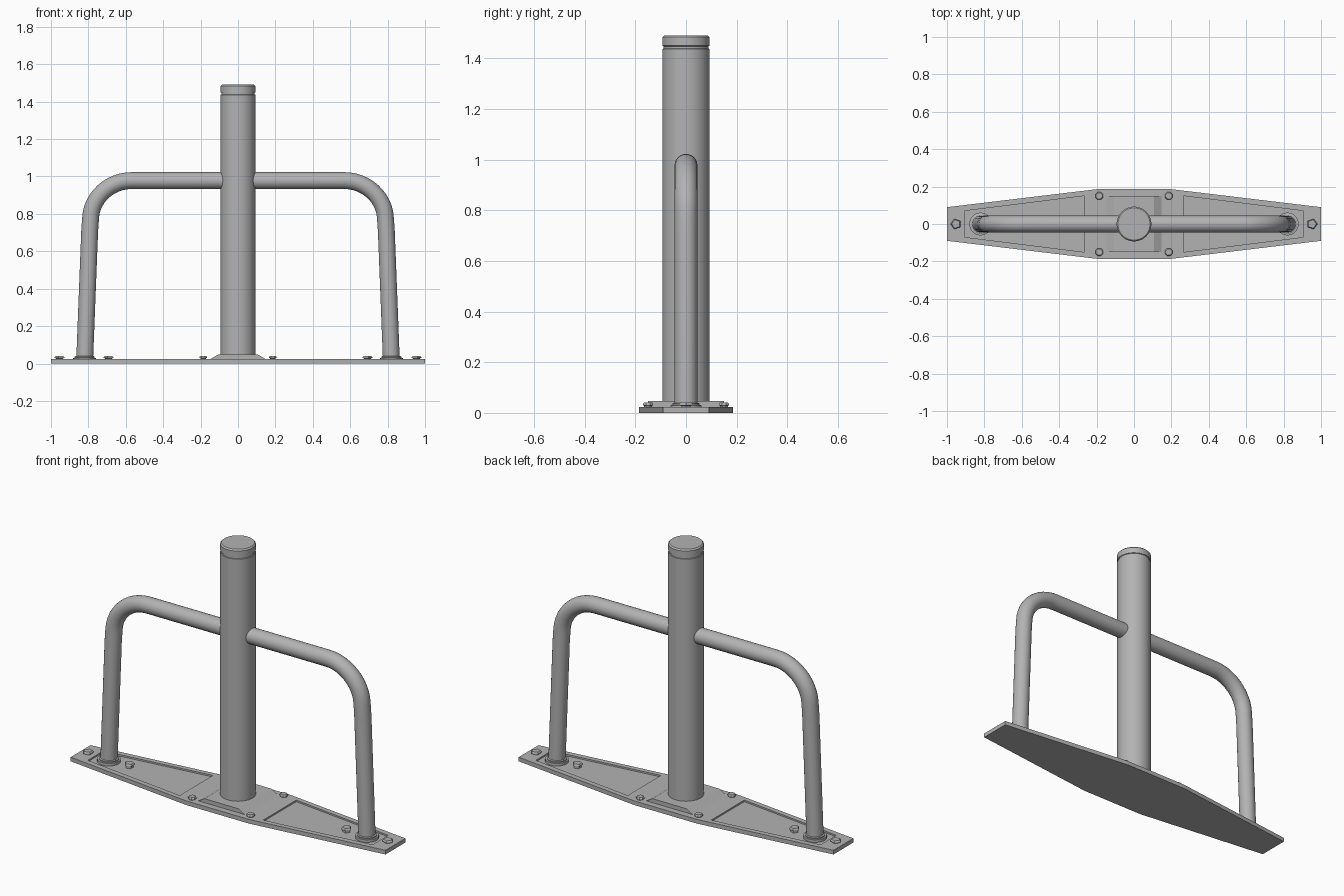
import bpy, bmesh, math
from mathutils import Vector

if "Cube" in bpy.data.objects:
    bpy.data.objects.remove(bpy.data.objects["Cube"])

steel = bpy.data.materials.new("dark_steel")
steel.diffuse_color = (.45, .45, .45, 1)
steel.use_nodes = True
steel.node_tree.nodes["Principled BSDF"].inputs["Base Color"].default_value = steel.diffuse_color


def finish(name, bm, smooth=True):
    bmesh.ops.recalc_face_normals(bm, faces=bm.faces[:])
    me = bpy.data.meshes.new(name)
    bm.to_mesh(me)
    bm.free()
    me.materials.append(steel)
    ob = bpy.data.objects.new(name, me)
    bpy.context.collection.objects.link(ob)
    bpy.ops.object.select_all(action='DESELECT')
    ob.select_set(True)
    bpy.context.view_layer.objects.active = ob
    if smooth:
        bpy.ops.object.shade_smooth_by_angle(angle=math.radians(35))
    return ob


def bridge(bm, rings):
    """Skin a list of closed loops and cap both ends."""
    vs = [[bm.verts.new(p) for p in r] for r in rings]
    n = len(vs[0])
    for a, b in zip(vs, vs[1:]):
        for i in range(n):
            j = (i + 1) % n
            bm.faces.new((a[i], a[j], b[j], b[i]))
    bm.faces.new(vs[0][::-1])
    bm.faces.new(vs[-1])


def loft(name, rings, smooth=True):
    bm = bmesh.new()
    bridge(bm, rings)
    return finish(name, bm, smooth)


def turned(name, x, y, profile, sides, smooth=True, turn=0):
    """Stack of rings from (radius, z) pairs."""
    return loft(name, [[(x + r * math.cos(turn + math.tau * i / sides),
                         y + r * math.sin(turn + math.tau * i / sides), z)
                        for i in range(sides)] for r, z in profile], smooth)


def prism(name, outline, z0, z1):
    return loft(name, [[(x, y, z) for x, y in outline] for z in (z0, z1)], False)


# Base plate with two tapered recesses
half = [(-1, -.09), (-.2, -.186), (.2, -.186), (1, -.09)]
plate = prism("base_plate", half + [(x, -y) for x, y in half[::-1]], 0, .024)
for s in (-1, 1):
    cutter = prism("recess_cutter", [(s * .265, -.15), (s * .905, -.07),
                                     (s * .905, .07), (s * .265, .15)], .015, .06)
    cutter.hide_render = True
    mod = plate.modifiers.new("recess", 'BOOLEAN')
    mod.operation, mod.solver, mod.object = 'DIFFERENCE', 'EXACT', cutter
    bpy.context.view_layer.objects.active = plate
    bpy.ops.object.modifier_apply(modifier=mod.name)
    bpy.data.objects.remove(cutter)

# Raised centre foot with sloping ends
section = [(-.147, .02), (.147, .02), (.147, .024), (.108, .047), (-.108, .047), (-.147, .024)]
loft("centre_foot", [[(x, y, z) for x, z in section] for y in (-.15, .15)], False)

# Centre post with narrow groove and chamfered cap
turned("centre_post", 0, 0, [(.093, .03), (.093, 1.437), (.089, 1.439), (.089, 1.448),
                             (.093, 1.45), (.093, 1.484), (.086, 1.491)], 40)

# Bent handle tube running through the post
start, corner, end = Vector((.788, 0, .78)), Vector((.778, 0, .978)), Vector((.57, 0, .978))
path = [Vector((.82, 0, .015)), Vector((.793, 0, .71))]
k = .55
c1, c2 = start.lerp(corner, k), end.lerp(corner, k)
for i in range(13):
    t = i / 12
    path.append((1 - t) ** 3 * start + 3 * (1 - t) ** 2 * t * c1
                + 3 * (1 - t) * t * t * c2 + t ** 3 * end)
path += [Vector((-p.x, 0, p.z)) for p in path[::-1]]
rings = []
for i, p in enumerate(path):
    d = (path[min(i + 1, len(path) - 1)] - path[max(i - 1, 0)]).normalized()
    if i in (0, len(path) - 1):
        d = Vector((0, 0, 1 if i == 0 else -1))
    n = d.cross(Vector((0, 1, 0)))
    rings.append([p + .045 * (n * math.cos(math.tau * a / 24)
                              + Vector((0, math.sin(math.tau * a / 24), 0)))
                  for a in range(24)])
loft("handle_tube", rings)

# Stepped flanges at the tube feet
for s, side in ((-1, "left"), (1, "right")):
    turned("tube_flange_" + side, s * .82, 0, [(.061, .012), (.061, .03), (.053, .031),
                                               (.053, .037), (.05, .039)], 28)


# Bolts: washer plus faceted head
def bolt(name, x, y, r, sides, turn=0):
    turned(name, x, y, [(r * .75, .012), (r * .75, .028), (r, .03),
                        (r, .034), (r * .8, .041)], sides, False, turn)


for s, side in ((-1, "left"), (1, "right")):
    turn = 0 if s > 0 else math.pi
    bolt("end_bolt_" + side, s * .952, 0, .029, 5, turn)
    bolt("inner_bolt_" + side, s * .69, 0, .029, 5, turn)
    for t, end_name in ((-1, "front"), (1, "back")):
        bolt(f"centre_bolt_{side}_{end_name}", s * .186, t * .15, .022, 8, math.pi / 8)
